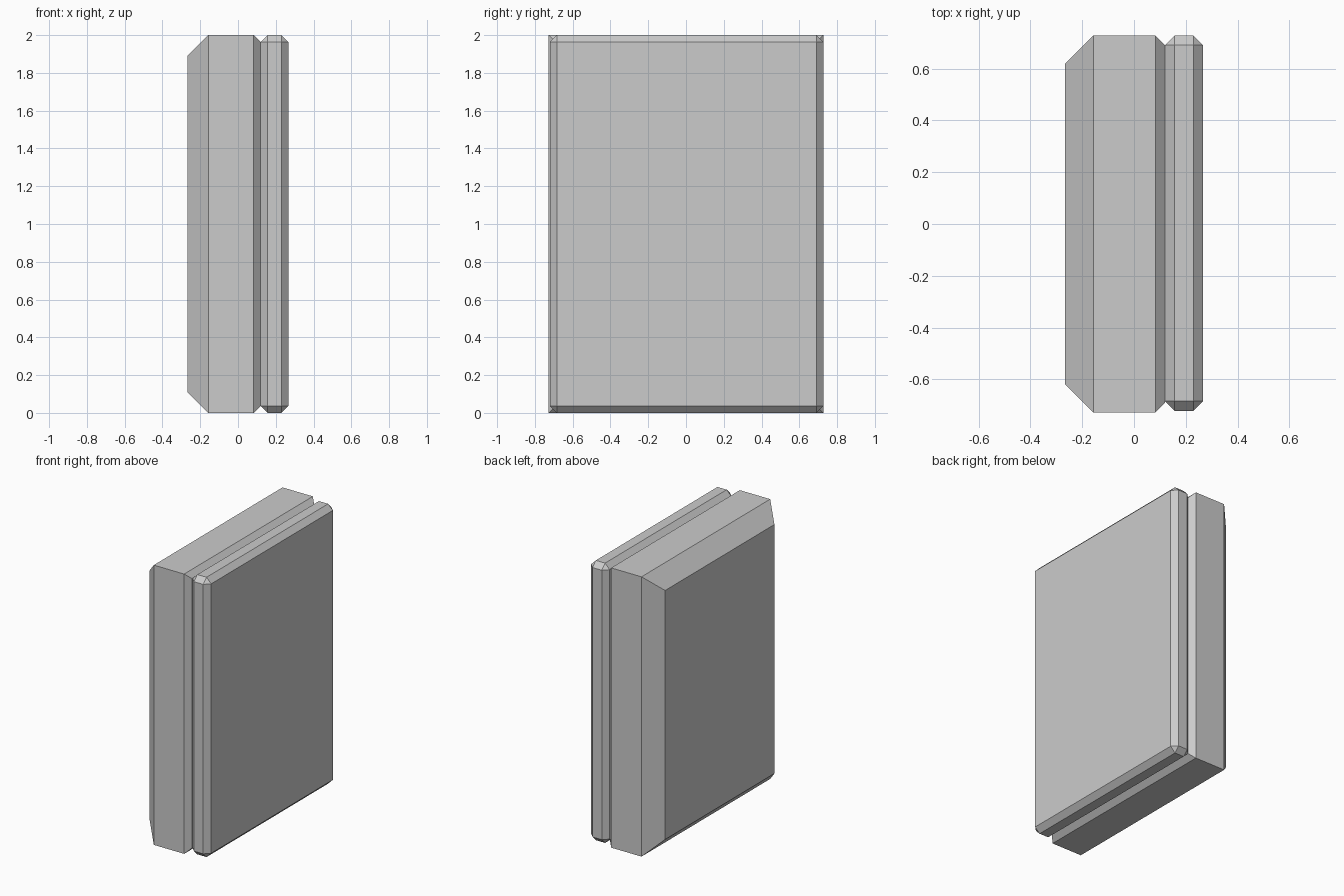
import bpy, bmesh

if "Cube" in bpy.data.objects:
    bpy.data.objects.remove(bpy.data.objects["Cube"])

HY = 0.727   # half width
HZ = 1.0     # half height


def make_object(name, bm):
    bmesh.ops.recalc_face_normals(bm, faces=bm.faces[:])
    mesh = bpy.data.meshes.new(name)
    bm.to_mesh(mesh)
    bm.free()
    obj = bpy.data.objects.new(name, mesh)
    bpy.context.collection.objects.link(obj)
    return obj


# Cabinet body: rectangular rings along x, each inset from the full outline
bm = bmesh.new()
rings = []
for x, inset in [(-0.267, 0.11), (-0.157, 0), (0.083, 0), (0.12, 0.037)]:
    y, z = HY - inset, HZ - inset
    rings.append([bm.verts.new((x, sy * y, HZ + sz * z))
                  for sy, sz in [(-1, -1), (1, -1), (1, 1), (-1, 1)]])
for a, b in zip(rings, rings[1:]):
    for i in range(4):
        j = (i + 1) % 4
        bm.faces.new((a[i], a[j], b[j], b[i]))
bm.faces.new(rings[0])
bm.faces.new(rings[-1])
make_object("cabinet_body", bm)

# Door: slab with every edge chamfered
bm = bmesh.new()
bmesh.ops.create_cube(bm, size=1)
for v in bm.verts:
    v.co.x = 0.1935 + v.co.x * 0.147
    v.co.y = 0.003 + v.co.y * 1.448
    v.co.z = HZ + v.co.z * 2 * HZ
bmesh.ops.bevel(bm, geom=bm.edges[:], offset=0.037, segments=1,
                profile=0.5, affect='EDGES')
make_object("door", bm)
